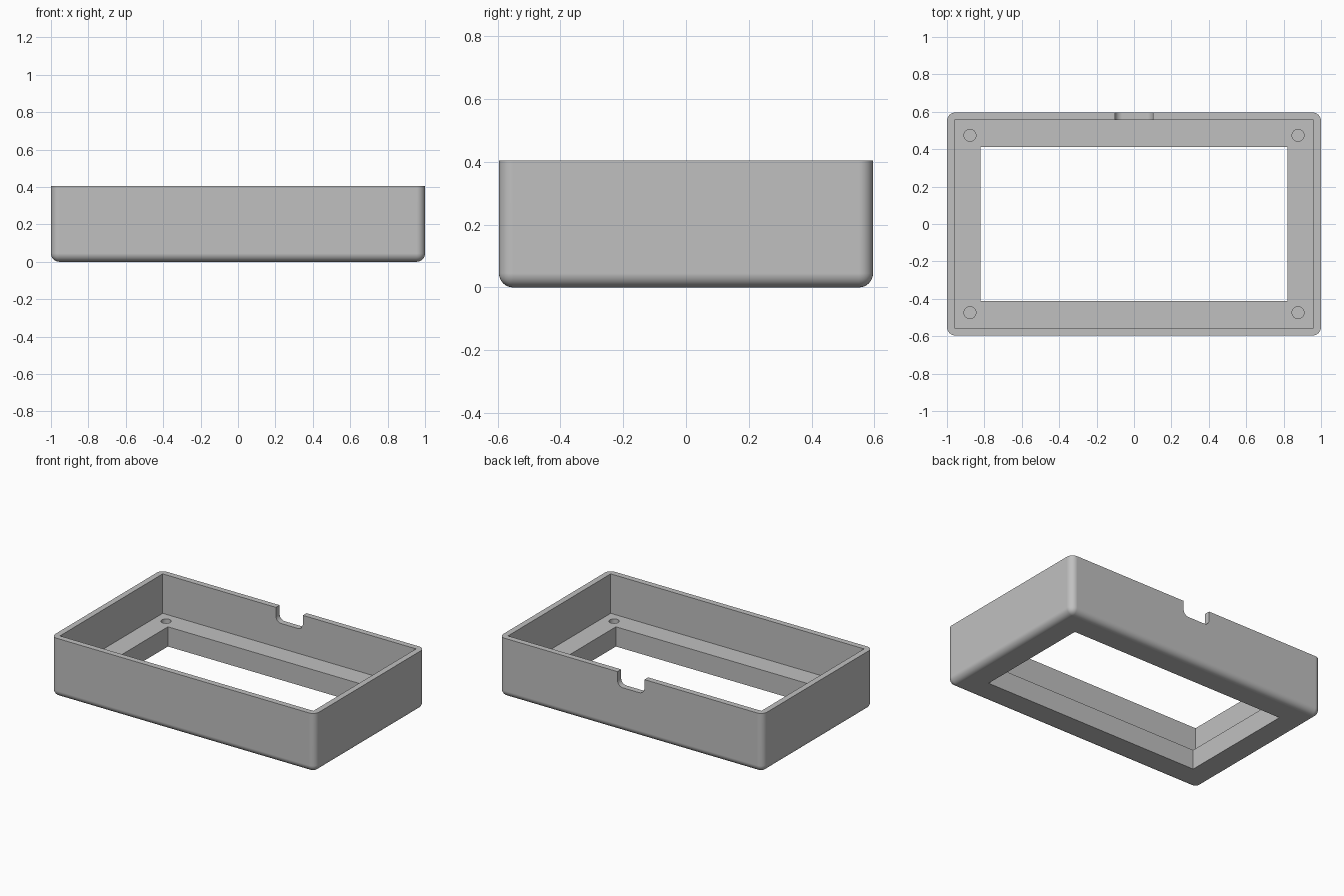
import bpy, bmesh, math

if "Cube" in bpy.data.objects:
    bpy.data.objects.remove(bpy.data.objects["Cube"])

W, D, H = 1.0, 0.596, 0.405      # half width, half depth, height
WALL, FLOOR = 0.04, 0.135        # wall and frame thickness

grey = bpy.data.materials.new("grey")
grey.diffuse_color = (0.53, 0.53, 0.53, 1)
grey.use_nodes = True
grey.node_tree.nodes["Principled BSDF"].inputs["Base Color"].default_value = grey.diffuse_color


def box(name, x0, x1, y0, y1, z0, z1):
    bm = bmesh.new()
    bmesh.ops.create_cube(bm, size=1)
    for v in bm.verts:
        v.co.x = x1 if v.co.x > 0 else x0
        v.co.y = y1 if v.co.y > 0 else y0
        v.co.z = z1 if v.co.z > 0 else z0
    return finish(bm, name)


def finish(bm, name):
    me = bpy.data.meshes.new(name)
    bm.to_mesh(me)
    bm.free()
    ob = bpy.data.objects.new(name, me)
    bpy.context.collection.objects.link(ob)
    return ob


def round_edges(ob, radius, segments, rule):
    bm = bmesh.new()
    bm.from_mesh(ob.data)
    edges = [e for e in bm.edges if rule(*[v.co for v in e.verts])]
    bmesh.ops.bevel(bm, geom=edges, offset=radius, segments=segments,
                    profile=0.5, affect='EDGES', clamp_overlap=True)
    bm.to_mesh(ob.data)
    bm.free()


def cut(target, cutter):
    mod = target.modifiers.new("cut", 'BOOLEAN')
    mod.operation, mod.solver, mod.object = 'DIFFERENCE', 'EXACT', cutter
    bpy.context.view_layer.objects.active = target
    bpy.ops.object.modifier_apply(modifier=mod.name)
    bpy.data.objects.remove(cutter)


# Outer shell, rounded at the upright corners and around the bottom
case = box("bezel_case", -W, W, -D, D, 0, H)
round_edges(case, 0.045, 8,
            lambda a, b: abs(a.z - b.z) > 0.1 or max(a.z, b.z) < 0.01)

# Open cavity and screen window
cut(case, box("cavity", -W + WALL, W - WALL, -D + WALL, D - WALL, FLOOR, 1))
cut(case, box("window", -0.82, 0.82, -0.412, 0.412, -1, 1))

# Cable notch in the back wall, with rounded lower corners
notch = box("notch", -0.102, 0.102, D - 0.1, D + 0.1, H - 0.1, H + 0.2)
round_edges(notch, 0.04, 6,
            lambda a, b: max(a.z, b.z) < H and abs(a.y - b.y) > 0.1)
cut(case, notch)

# Blind screw holes in the four corners of the frame
for sx in (-1, 1):
    for sy in (-1, 1):
        bm = bmesh.new()
        bmesh.ops.create_cone(bm, cap_ends=True, segments=32,
                              radius1=0.032, radius2=0.032, depth=0.2)
        hole = finish(bm, "screw_hole")
        hole.location = (sx * 0.877, sy * 0.474, FLOOR)
        bpy.context.view_layer.update()
        cut(case, hole)

# Smooth rounded corners, crisp edges
case.data.materials.clear()
case.data.materials.append(grey)
for p in case.data.polygons:
    p.material_index = 0
bpy.ops.object.select_all(action='DESELECT')
case.select_set(True)
bpy.context.view_layer.objects.active = case
bpy.ops.object.shade_smooth_by_angle(angle=math.radians(30))
mod = case.modifiers.new("even_shading", 'WEIGHTED_NORMAL')
mod.keep_sharp = True
